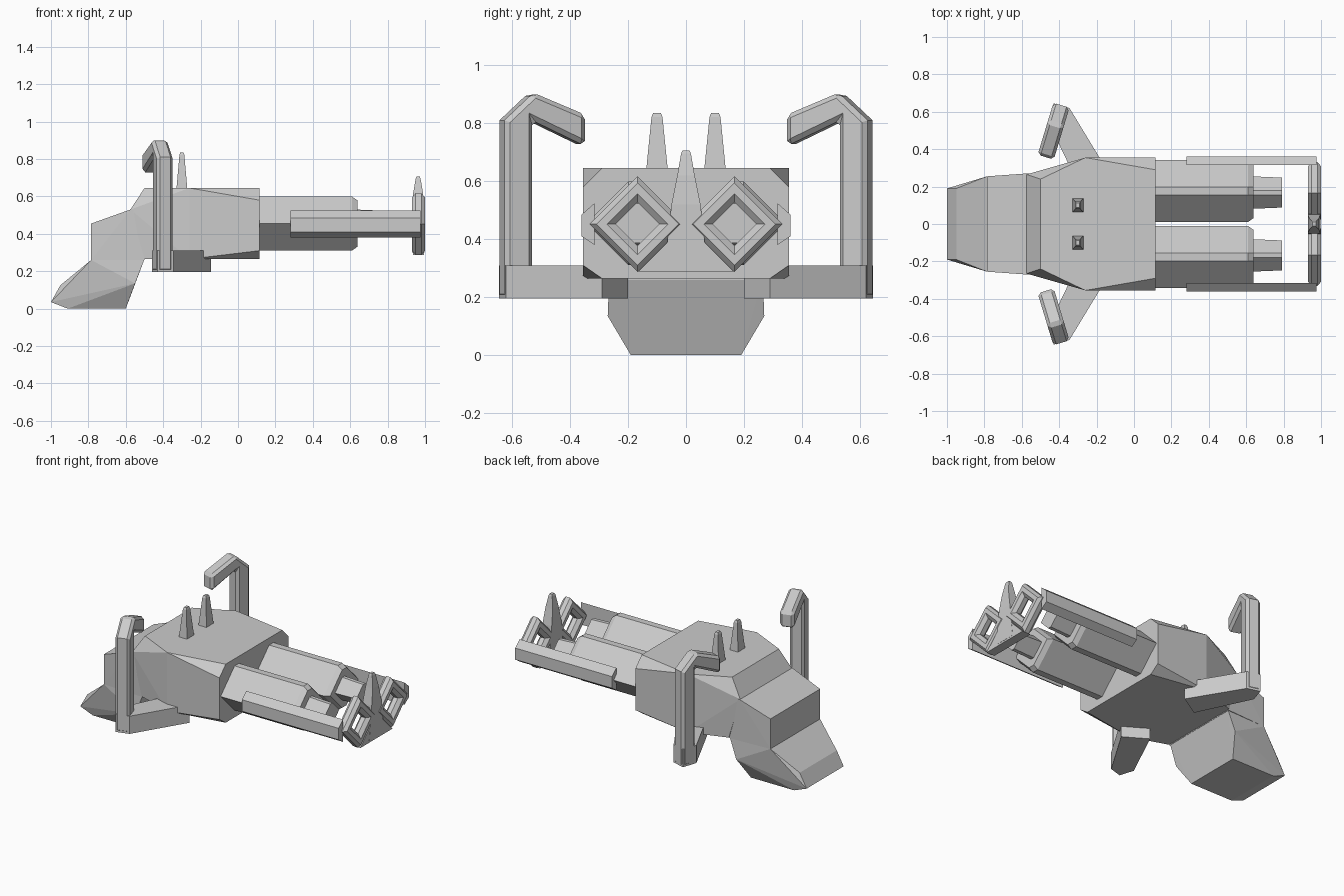
import bpy
import bmesh
from math import radians
from mathutils import Vector

default_cube = bpy.data.objects.get("Cube")
if default_cube:
    bpy.data.objects.remove(default_cube, do_unlink=True)

# One plain grey for every part
grey = bpy.data.materials.new("matte_grey")
grey.use_nodes = True
colour = (0.6, 0.6, 0.6, 1)
grey.diffuse_color = colour
grey.node_tree.nodes["Principled BSDF"].inputs["Base Color"].default_value = colour


def finish(name, mesh_builder):
    """Turn a bmesh into a flat shaded, coloured object."""
    bmesh.ops.recalc_face_normals(mesh_builder, faces=mesh_builder.faces)
    mesh = bpy.data.meshes.new(name)
    mesh_builder.to_mesh(mesh)
    mesh_builder.free()
    mesh.materials.append(grey)
    part = bpy.data.objects.new(name, mesh)
    bpy.context.collection.objects.link(part)
    return part


def hull(name, points):
    """Faceted convex solid around the points."""
    builder = bmesh.new()
    for point in points:
        builder.verts.new(point)
    result = bmesh.ops.convex_hull(builder, input=builder.verts)
    spare = [v for v in set(result["geom_interior"] + result["geom_unused"])
             if isinstance(v, bmesh.types.BMVert)]
    bmesh.ops.delete(builder, geom=spare, context="VERTS")
    bmesh.ops.dissolve_limit(builder, angle_limit=radians(1),
                             verts=builder.verts, edges=builder.edges)
    return finish(name, builder)


def both_sides(points):
    """Repeat half width points on the opposite y side."""
    return [(x, side * y, z) for x, y, z in points for side in (1, -1)]


def loft(name, loops, closed=False):
    """Skin equal sized loops, capping the ends or joining them in a circle."""
    builder = bmesh.new()
    rows = [[builder.verts.new(point) for point in loop] for loop in loops]
    pairs = list(zip(rows, rows[1:]))
    if closed:
        pairs.append((rows[-1], rows[0]))
    else:
        builder.faces.new(rows[0])
        builder.faces.new(rows[-1])
    for first, second in pairs:
        for i in range(len(first)):
            j = (i + 1) % len(first)
            builder.faces.new((first[i], first[j], second[j], second[i]))
    return finish(name, builder)


def diamond(x, y, z, size, flat=0.0):
    """Diamond loop facing x, with its top and bottom tips cut flat."""
    tip = size - flat
    if not flat:
        return [(x, y + size, z), (x, y, z + size),
                (x, y - size, z), (x, y, z - size)]
    return [(x, y + size, z), (x, y + flat, z + tip), (x, y - flat, z + tip),
            (x, y - size, z), (x, y - flat, z - tip), (x, y + flat, z - tip)]


def spike(name, x, y, levels):
    """Square spike from (height, half depth, half width) levels."""
    return loft(name, [[(x - a, y - b, z), (x + a, y - b, z),
                        (x + a, y + b, z), (x - a, y + b, z)]
                       for z, a, b in levels])


# Main body with chamfered front and tapered rear
floor, roof, wide, narrow = 0.265, 0.645, 0.355, 0.29
body_points = [(-0.5, 0.24, roof), (-0.575, 0.265, 0.53), (-0.5, 0.275, floor),
               (-0.26, wide, roof), (-0.26, wide, floor)]
for x in (-0.2, 0.115):
    body_points += [(x, wide, 0.58), (x, narrow, roof),
                    (x, wide, 0.31), (x, narrow, floor)]
hull("main_body", both_sides(body_points))

# Lower step behind the body
hull("rear_block", both_sides([
    (-0.785, 0.255, 0.26), (-0.785, 0.255, 0.455), (-0.575, 0.27, 0.53),
    (-0.5, 0.27, 0.53), (-0.5, 0.27, 0.26)]))

# Drooping faceted stock
hull("stock", both_sides([
    (-0.785, 0.255, 0.26), (-0.55, 0.27, 0.135), (-0.5, 0.265, floor),
    (-0.6, 0.19, 0), (-0.91, 0.19, 0), (-1, 0.19, 0.035), (-0.95, 0.19, 0.125)]))

axis = 0.455
for side, label in ((1, "left"), (-1, "right")):
    # Thick barrel with a bevelled nose, and the thin muzzle inside it
    y = side * 0.177
    loft(label + "_barrel", [diamond(x, y, axis, size, 0.022) for x, size in
                             ((0.05, 0.166), (0.61, 0.166), (0.64, 0.145))])
    y = side * 0.168
    loft(label + "_muzzle", [diamond(x, y, axis, size, 0.012) for x, size in
                             ((0.6, 0.088), (0.79, 0.08))])

    # Open diamond frame in front of the muzzle
    y = side * 0.167
    loft(label + "_front_frame", [diamond(x, y, 0.452, size) for x, size in
         ((0.95, 0.165), (0.98, 0.165), (1, 0.142), (1, 0.105),
          (0.98, 0.075), (0.95, 0.075), (0.93, 0.105), (0.93, 0.142))], closed=True)

    # Side rail with a narrower outer face
    section = ((0.315, 0.38), (0.315, 0.525), (0.36, 0.485), (0.36, 0.41))
    loft(label + "_side_rail", [[(x, side * y, z) for y, z in section]
                                for x in (0.28, 0.975)])

    # Spike on the roof
    spike(label + "_roof_spike", -0.3, side * 0.1,
          ((0.63, 0.03, 0.038), (0.822, 0.013, 0.019), (0.835, 0.009, 0.013)))

    # Slanted arm under the body carrying the handle
    outline = ((-0.145, 0.29), (-0.292, 0.2), (-0.46, 0.55),
               (-0.43, 0.645), (-0.345, 0.62))
    hull(label + "_handle_arm", [(x, side * y, z) for x, y in outline
                                 for z in (0.195, 0.31)])

    # Upright handle bent inward at the top
    start = Vector((-0.388, side * 0.635, 0))
    inward = Vector((-0.29, side * -0.957, 0))
    across = Vector((0.957, side * -0.29, 0))
    bend = ((0, 0.195), (0, 0.81), (0.105, 0.905), (0.29, 0.83),
            (0.29, 0.722), (0.1, 0.81), (0.1, 0.195))
    handle = loft(label + "_handle", [
        [start + inward * u + across * v + Vector((0, 0, z)) for u, z in bend]
        for v in (-0.045, 0.045)])
    bevel = handle.modifiers.new("soft_edges", "BEVEL")
    bevel.width = 0.016
    bevel.segments = 1
    bevel.limit_method = "ANGLE"
    bevel.angle_limit = radians(60)

# Wedge and sight spike joining the two frames
hull("frame_wedge", both_sides([(x, y, z) for x in (0.935, 0.995)
                                for y, z in ((0.165, 0.288), (0, axis))]))
spike("front_sight", 0.963, 0,
      ((0.3, 0.033, 0.075), (0.52, 0.033, 0.05), (0.62, 0.026, 0.03),
       (0.695, 0.013, 0.017), (0.706, 0.009, 0.012)))
